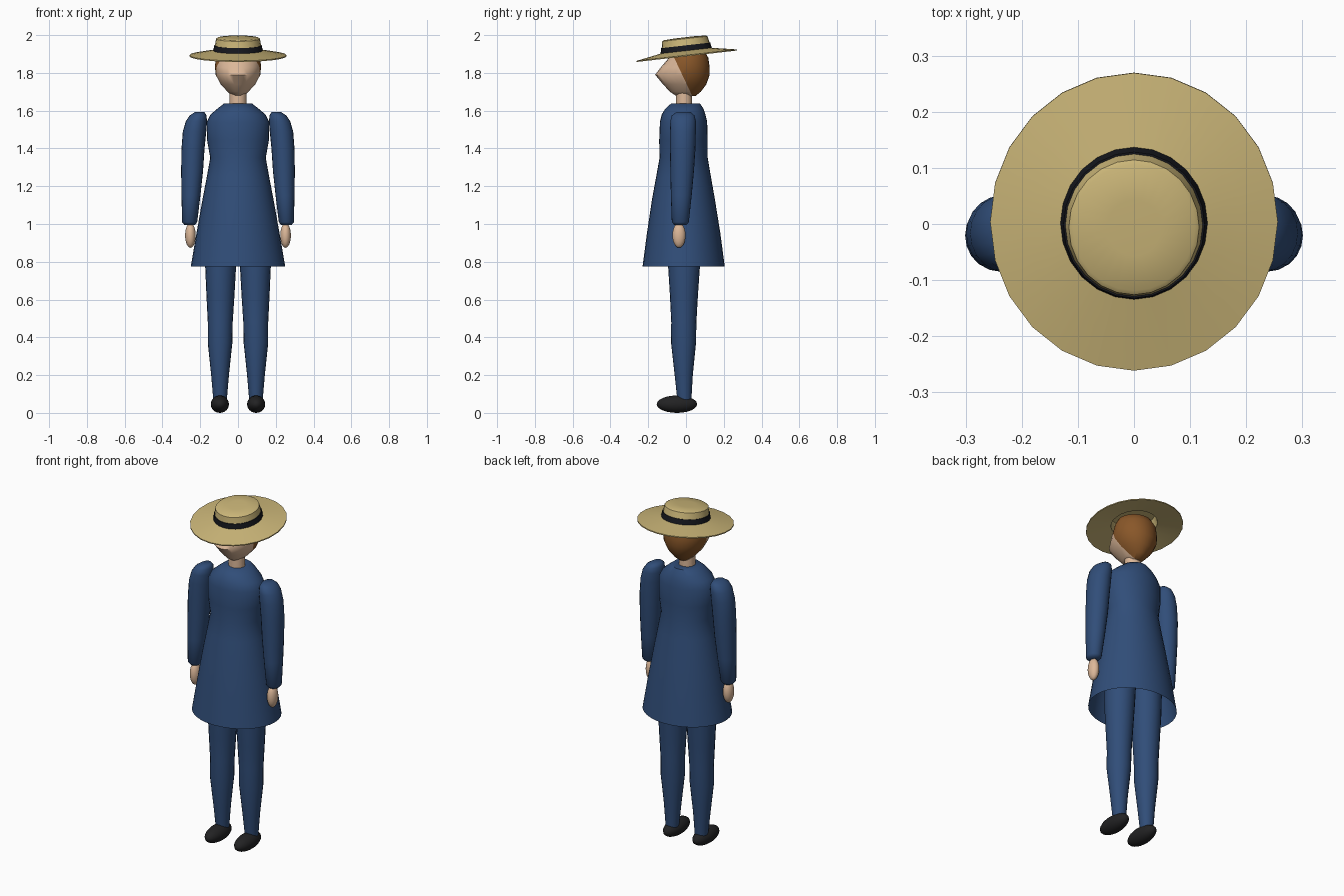
import bpy, bmesh, math
from mathutils import Vector

if "Cube" in bpy.data.objects:
    bpy.data.objects.remove(bpy.data.objects["Cube"])


def material(name, rgb):
    m = bpy.data.materials.new(name)
    m.use_nodes = True
    m.diffuse_color = (*rgb, 1)
    node = m.node_tree.nodes["Principled BSDF"]
    node.inputs["Base Color"].default_value = (*rgb, 1)
    node.inputs["Roughness"].default_value = 0.8
    return m


BLUE = material("blue cloth", (0.03, 0.075, 0.19))
STRAW = material("straw", (0.60, 0.47, 0.19))
SKIN = material("skin", (0.72, 0.48, 0.32))
HAIR = material("brown hair", (0.25, 0.095, 0.022))
BLACK = material("black leather", (0.016, 0.016, 0.017))
BAND = material("hat ribbon", (0.008, 0.009, 0.013))


def finish(name, bm, mats, angle=40):
    bmesh.ops.recalc_face_normals(bm, faces=bm.faces)
    mesh = bpy.data.meshes.new(name)
    bm.to_mesh(mesh)
    bm.free()
    for m in mats:
        mesh.materials.append(m)
    ob = bpy.data.objects.new(name, mesh)
    bpy.context.collection.objects.link(ob)
    bpy.ops.object.select_all(action="DESELECT")
    ob.select_set(True)
    bpy.context.view_layer.objects.active = ob
    bpy.ops.object.shade_smooth_by_angle(angle=math.radians(angle))
    return ob


def loft(rings, sides=24, cap_start=True, cap_end=True, point=1.0):
    """Stack rings of (z, x centre, x radius, front y, back y)."""
    bm = bmesh.new()
    loops = []
    for z, cx, rx, front, back in rings:
        cy, ry = (front + back) / 2, (back - front) / 2
        loop = []
        for i in range(sides):
            a = 2 * math.pi * i / sides
            c = math.cos(a)
            if point != 1.0:      # sharpen the front half into a ridge
                y = back * c if c > 0 else front * abs(c) ** point
            else:
                y = cy + ry * c
            loop.append(bm.verts.new((cx + rx * math.sin(a), y, z)))
        loops.append(loop)
    for low, high in zip(loops, loops[1:]):
        for i in range(sides):
            j = (i + 1) % sides
            bm.faces.new((low[i], low[j], high[j], high[i]))
    if cap_start:
        bm.faces.new(loops[0])
    if cap_end:
        bm.faces.new(loops[-1])
    return bm


def ellipsoid(name, centre, radii, mat):
    bm = bmesh.new()
    bmesh.ops.create_uvsphere(bm, u_segments=20, v_segments=12, radius=1)
    bmesh.ops.scale(bm, vec=radii, verts=bm.verts)
    bmesh.ops.translate(bm, vec=centre, verts=bm.verts)
    return finish(name, bm, [mat], 60)


# Coat, open at the hem
coat = [(0.775, 0, 0.25, -0.23, 0.205), (0.95, 0, 0.22, -0.207, 0.182),
        (1.13, 0, 0.188, -0.18, 0.153), (1.25, 0, 0.165, -0.158, 0.132),
        (1.35, 0, 0.147, -0.14, 0.115), (1.44, 0, 0.163, -0.142, 0.115),
        (1.54, 0, 0.166, -0.138, 0.112), (1.58, 0, 0.145, -0.128, 0.103),
        (1.61, 0, 0.11, -0.11, 0.093), (1.637, 0, 0.075, -0.08, 0.075)]
finish("coat", loft(coat, 32, cap_start=False), [BLUE], 50)

# Neck
neck = [(1.60, 0, 0.045, -0.053, 0.033), (1.72, 0, 0.045, -0.053, 0.033)]
finish("neck", loft(neck), [SKIN])

# Head, split by a slanted plane into face and hair
head = [(1.677, 0, 0.03, -0.05, 0.05), (1.70, 0, 0.055, -0.085, 0.078),
        (1.74, 0, 0.092, -0.122, 0.108), (1.79, 0, 0.118, -0.163, 0.125),
        (1.83, 0, 0.122, -0.133, 0.125), (1.88, 0, 0.118, -0.09, 0.118),
        (1.92, 0, 0.095, -0.07, 0.095), (1.945, 0, 0.05, -0.04, 0.05)]
bm = loft(head, 28, point=1.25)
edge = Vector((0, -0.02, 1.79))
normal = Vector((0, 0.19, 0.09)).normalized()
bmesh.ops.bisect_plane(bm, geom=bm.verts[:] + bm.edges[:] + bm.faces[:],
                       plane_co=edge, plane_no=normal)
for f in bm.faces:
    f.material_index = int((f.calc_center_median() - edge).dot(normal) > 0)
finish("head", bm, [SKIN, HAIR], 60)

# Arms, hands, legs and shoes on both sides
for side, s in (("left", 1), ("right", -1)):
    arm = [(0.995, 0.256, 0.028, -0.062, 0.002), (1.01, 0.256, 0.040, -0.075, 0.015),
           (1.15, 0.249, 0.050, -0.08, 0.03), (1.28, 0.243, 0.058, -0.083, 0.042),
           (1.40, 0.238, 0.061, -0.085, 0.05), (1.49, 0.230, 0.062, -0.085, 0.052),
           (1.545, 0.220, 0.056, -0.083, 0.052), (1.575, 0.211, 0.044, -0.075, 0.045),
           (1.592, 0.203, 0.026, -0.05, 0.025)]
    leg = [(0.06, 0.095, 0.035, -0.045, 0.028), (0.20, 0.095, 0.047, -0.06, 0.036),
           (0.37, 0.095, 0.065, -0.079, 0.053), (0.48, 0.094, 0.066, -0.078, 0.055),
           (0.62, 0.093, 0.074, -0.085, 0.063), (0.78, 0.092, 0.082, -0.095, 0.074),
           (1.0, 0.088, 0.086, -0.10, 0.085)]
    for name, rings in (("arm", arm), ("leg", leg)):
        rings = [(z, s * x, r, f, b) for z, x, r, f, b in rings]
        finish(f"{side}_{name}", loft(rings, 20), [BLUE], 60)
    ellipsoid(f"{side}_hand", (s * 0.252, -0.037, 0.94), (0.028, 0.035, 0.066), SKIN)
    ellipsoid(f"{side}_shoe", (s * 0.096, -0.048, 0.046), (0.048, 0.107, 0.046), BLACK)


# Hat: hollow turned crown and brim, tilted forward with its ribbon
def turned(profile, sides, **caps):
    return loft([(z, 0, 0.96 * r, -r, r) for r, z in profile], sides, **caps)


hat = [(0.118, 0.078), (0.128, 0.018), (0.267, -0.005), (0.267, 0.001),
       (0.20, 0.013), (0.134, 0.025), (0.127, 0.055), (0.121, 0.088),
       (0.113, 0.093), (0.05, 0.096)]
ribbon = [(0.137, 0.022), (0.131, 0.053), (0.124, 0.053), (0.13, 0.022), (0.137, 0.022)]
for name, bm, mat in (("hat", turned(hat, 24), STRAW),
                      ("hat_ribbon", turned(ribbon, 24, cap_start=False, cap_end=False), BAND)):
    ob = finish(name, bm, [mat], 35)
    ob.location = (0, 0.004, 1.893)
    ob.rotation_euler = (math.radians(6.5), 0, 0)
